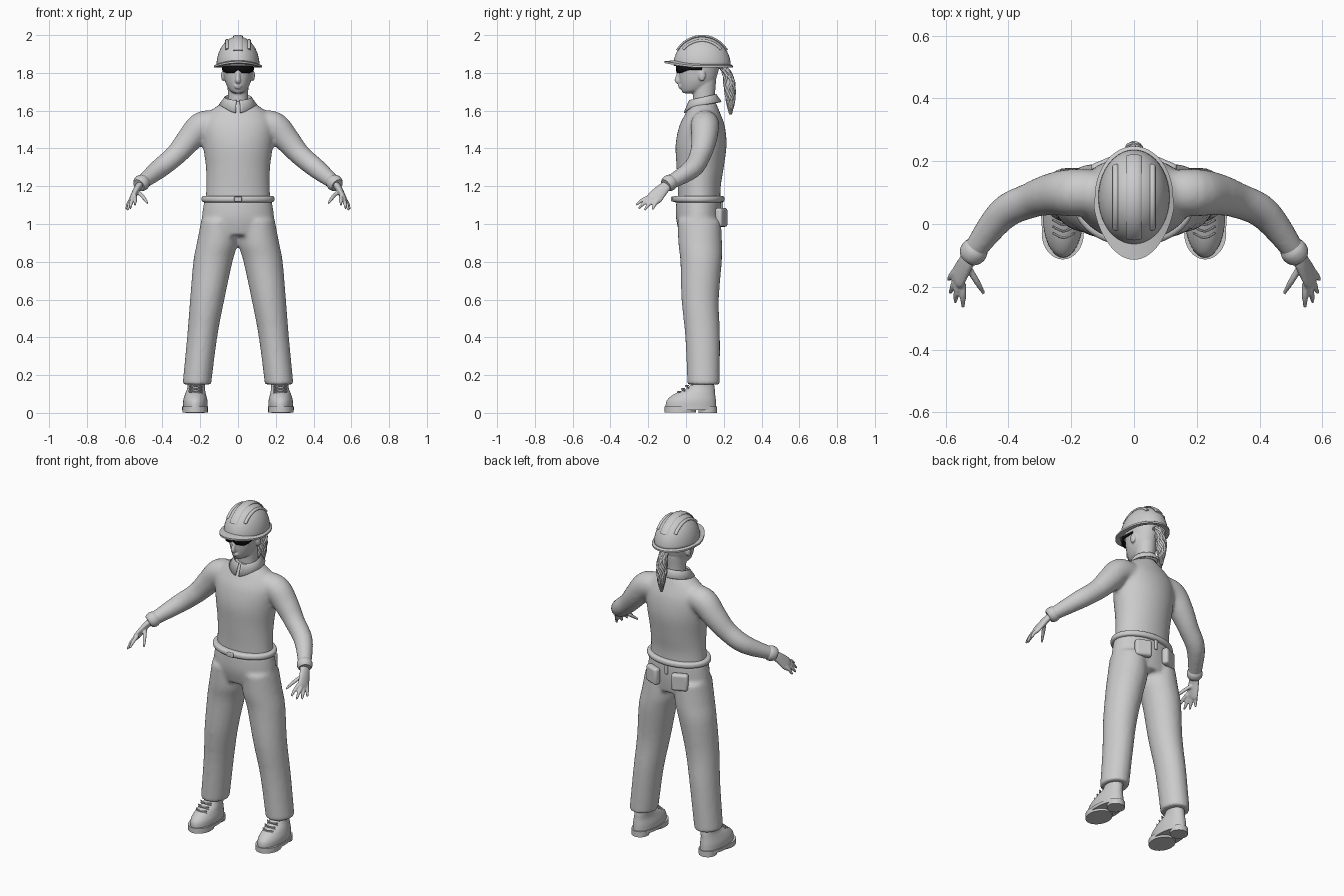
import bpy, bmesh, math
from math import sin, cos, pi, sqrt
from mathutils import Vector, Matrix

default_cube = bpy.data.objects.get("Cube")
if default_cube:
    bpy.data.objects.remove(default_cube)


def material(name, value):
    mat = bpy.data.materials.new(name)
    mat.use_nodes = True
    color = (value, value, value, 1)
    mat.diffuse_color = color
    mat.node_tree.nodes["Principled BSDF"].inputs["Base Color"].default_value = color
    return mat


GREY = material("plain grey", .6)
BLACK = material("lens black", .004)
X, Y, Z = Vector((1, 0, 0)), Vector((0, 1, 0)), Vector((0, 0, 1))


def spline(rows, steps):
    """Catmull-Rom interpolation through rows of numbers."""
    rows = [Vector(r) for r in rows]
    result = []
    for i in range(len(rows) - 1):
        a, b, c = rows[max(i - 1, 0)], rows[i], rows[i + 1]
        d = rows[min(i + 2, len(rows) - 1)]
        for k in range(steps):
            t = k / steps
            result.append(b + (c - a) * (t / 2) + (a * 2 - b * 5 + c * 4 - d) * (t * t / 2)
                          + (b * 3 - a - c * 3 + d) * (t ** 3 / 2))
    return result + [rows[-1]]


def bridge(bm, rings, closed=True):
    for low, high in zip(rings, rings[1:]):
        for i in range(len(low) if closed else len(low) - 1):
            j = (i + 1) % len(low)
            bm.faces.new((low[i], low[j], high[j], high[i]))


def loft(bm, rows, ref=None, side=1, n=24, steps=4):
    """Skin ellipses (x, y, z, width, depth): level ones, or across the path if ref is given."""
    points = spline(rows, steps)
    rings = []
    for i, p in enumerate(points):
        u, v = X, Y
        if ref:
            after, before = points[min(i + 1, len(points) - 1)], points[max(i - 1, 0)]
            t = Vector((after - before)[:3]).normalized()
            u = (ref - t * ref.dot(t)).normalized()
            v = t.cross(u)
        ring = []
        for k in range(n):
            angle = 2 * pi * k / n
            co = Vector(p[:3]) + u * p[3] * cos(angle) + v * p[-1] * sin(angle)
            ring.append(bm.verts.new((co.x * side, co.y, co.z)))
        rings.append(ring)
    bridge(bm, rings)
    bm.faces.new(rings[0])
    bm.faces.new(rings[-1])


def ball(bm, center, size):
    matrix = Matrix.Translation(center) @ Matrix.Diagonal((*size, 1))
    bmesh.ops.create_uvsphere(bm, u_segments=16, v_segments=10, radius=1, matrix=matrix)


def finish(name, bm, mat=GREY, voxel=0, thick=0, bevel=0):
    bmesh.ops.recalc_face_normals(bm, faces=bm.faces)
    mesh = bpy.data.meshes.new(name)
    bm.to_mesh(mesh)
    bm.free()
    obj = bpy.data.objects.new(name, mesh)
    bpy.context.collection.objects.link(obj)
    mesh.materials.append(mat)
    bpy.ops.object.select_all(action='DESELECT')
    obj.select_set(True)
    bpy.context.view_layer.objects.active = obj
    bpy.ops.object.shade_smooth_by_angle(angle=.8)
    if voxel:
        remesh = obj.modifiers.new("blend", 'REMESH')
        remesh.mode = 'VOXEL'
        remesh.voxel_size = voxel
        remesh.use_smooth_shade = True
        obj.modifiers.new("soften", 'SMOOTH').iterations = 6
    if thick:
        obj.modifiers.new("thickness", 'SOLIDIFY').thickness = thick
    if bevel:
        round_off = obj.modifiers.new("round", 'BEVEL')
        round_off.width, round_off.segments = bevel, 3
    return obj


def block(name, center, size, turn=0, bevel=.005):
    bm = bmesh.new()
    matrix = Matrix.Translation(center) @ Matrix.Rotation(turn, 4, 'Z') @ Matrix.Diagonal((*size, 1))
    bmesh.ops.create_cube(bm, size=1, matrix=matrix)
    finish(name, bm, bevel=bevel)


# Shirt: trunk and sleeves blended together
bm = bmesh.new()
loft(bm, [(0, .07, 1.12, .172, .112), (0, .07, 1.2, .168, .114), (0, .075, 1.3, .17, .125),
          (0, .08, 1.42, .185, .135), (0, .085, 1.52, .19, .12), (0, .09, 1.59, .155, .09),
          (0, .09, 1.65, .07, .065)], n=40)
for s in (1, -1):
    loft(bm, [(.1, .1, 1.53, .07), (.19, .1, 1.52, .076), (.26, .095, 1.445, .068),
              (.33, .075, 1.365, .057), (.42, .03, 1.29, .052), (.52, -.1, 1.21, .035)], Y, s)
finish("shirt", bm, voxel=.011)

# Trousers: hips and legs blended together
bm = bmesh.new()
loft(bm, [(0, .067, 1.13, .178, .118), (0, .067, 1.03, .192, .12), (0, .073, .94, .19, .105)], n=40)
for s in (1, -1):
    loft(bm, [(.1, .07, 1.02, .095, .115), (.11, .075, .9, .108, .116), (.133, .08, .8, .104, .11),
              (.163, .075, .6, .091, .099), (.19, .088, .4, .08, .092), (.218, .093, .15, .076, .086)],
         side=s)
finish("trousers", bm, voxel=.011)

# Belt, buckle, loops and back pockets
bm = bmesh.new()
loft(bm, [(0, .066, z, .18 + w, .125 + w) for z, w in
          ((1.115, 0), (1.12, .01), (1.132, .013), (1.144, .01), (1.149, 0))], n=48, steps=2)
finish("belt", bm)
block("buckle", (0, -.073, 1.132), (.04, .012, .026))
block("back_loop", (0, .19, 1.09), (.02, .012, .06))
for s, label in ((1, "left"), (-1, "right")):
    block(label + "_back_pocket", (s * .09, .187, 1.035), (.095, .04, .1), -s * .4, .014)

for s, label in ((1, "left"), (-1, "right")):
    # Cuff
    bm = bmesh.new()
    loft(bm, [(.497, -.07, 1.228, .036), (.506, -.082, 1.221, .043),
              (.518, -.097, 1.212, .042), (.526, -.107, 1.205, .034)], Y, s)
    finish(label + "_cuff", bm)

    # Hand: flattened palm, four fingers and a thumb
    bm = bmesh.new()
    loft(bm, [(.51, -.085, 1.217, .027, .02), (.533, -.12, 1.188, .033, .018),
              (.558, -.165, 1.14, .042, .015), (.565, -.18, 1.125, .034, .011)], Y, s)
    fingers = [((.545, -.19, 1.145), (.545, -.265, 1.1)), ((.56, -.185, 1.135), (.57, -.25, 1.082)),
               ((.565, -.17, 1.125), (.585, -.22, 1.073)), ((.57, -.15, 1.125), (.592, -.178, 1.075)),
               ((.53, -.135, 1.17), (.478, -.222, 1.108))]
    for start, end in fingers:
        a, b = Vector(start), Vector(end)
        knuckle = a.lerp(b, .55) + Z * .006
        loft(bm, [(*a, .011), (*knuckle, .0105), (*b, .006)], X, s, n=10)
    finish(label + "_hand", bm, voxel=.0045)

    # Boot: upper, stepped sole and laces
    bm = bmesh.new()
    loft(bm, [(.226, .026, .025, .064, .134), (.226, .028, .065, .064, .13),
              (.225, .046, .1, .055, .108), (.222, .078, .13, .047, .074),
              (.22, .09, .16, .047, .058), (.22, .092, .21, .044, .055)], side=s, n=32)
    finish(label + "_boot", bm)
    bm = bmesh.new()
    for y, low, width, depth in ((.026, .016, .069, .139), (-.03, .003, .067, .083), (.115, 0, .05, .05)):
        loft(bm, [(.227, y, low, width, depth), (.227, y, .034, width, depth)], side=s, n=32, steps=1)
    finish(label + "_boot_sole", bm)
    bm = bmesh.new()
    for i in range(4):
        y, z = -.045 + .021 * i, .107 + .016 * i
        for lean in (-1, 1):
            loft(bm, [(.224 - .035, y + .016, z - .006 * lean, .004), (.224, y, z + .004, .004),
                      (.224 + .035, y + .016, z + .006 * lean, .004)], Z, s, n=6, steps=3)
    finish(label + "_laces", bm)

# Head: skull, neck, ears, nose and lips
bm = bmesh.new()
loft(bm, [(0, .1, 1.6, .06, .06), (0, .095, 1.67, .054, .058), (0, .095, 1.76, .057, .065)])
loft(bm, [(0, .015, 1.692, .02, .03), (0, .04, 1.708, .045, .064), (0, .058, 1.75, .067, .092),
          (0, .065, 1.8, .077, .104), (0, .07, 1.86, .082, .11), (0, .075, 1.92, .07, .095)], n=32)
loft(bm, [(0, -.034, 1.81, .009), (0, -.044, 1.78, .011), (0, -.046, 1.758, .014),
          (0, -.03, 1.748, .01)], X, n=12)
ball(bm, (0, -.03, 1.731), (.022, .013, .006))
ball(bm, (0, -.028, 1.721), (.018, .013, .006))
for s in (1, -1):
    ball(bm, (s * .079, .085, 1.785), (.011, .019, .03))
finish("head", bm, voxel=.005)

# Collar: a folded band with two front points
bm = bmesh.new()
rings = [[], [], []]
for i in range(41):
    angle = .12 + (2 * pi - .24) * i / 40
    front = cos(angle)
    point = max(0, front) ** 4
    for ring, radius, z in zip(rings, (.062, .07, .098), (1.65, 1.672 - .016 * front,
                                                         1.633 - .016 * front - .028 * point)):
        ring.append(bm.verts.new((radius * sin(angle) * 1.02, .088 - radius * front * 1.03, z)))
bridge(bm, rings, closed=False)
finish("collar", bm, thick=.008)

# Safety glasses: one wrapped strip, narrow at the nose and along the temples
bm = bmesh.new()
rings = [[], []]
for x, y, low, high in ((-.084, .085, 1.816, 1.828), (-.084, .02, 1.816, 1.83), (-.078, -.012, 1.806, 1.838),
                        (-.06, -.036, 1.798, 1.84), (-.022, -.05, 1.8, 1.84), (0, -.053, 1.816, 1.838)):
    for ring, z in zip(rings, (low, high)):
        ring.append(bm.verts.new((x, y, z)))
for ring in rings:
    ring += [bm.verts.new((-v.co.x, v.co.y, v.co.z)) for v in ring[-2::-1]]
bridge(bm, rings, closed=False)
finish("safety_glasses", bm, BLACK, thick=.006)

# Hard hat shell
HAT = Vector((0, .085, 1.838))
bm = bmesh.new()
rings = []
for i in range(13):
    lift = pi / 2 * i / 12.3
    rings.append([bm.verts.new(HAT + Vector((.114 * cos(lift) * sin(a), .152 * cos(lift) * cos(a),
                                             .155 * sin(lift)))) for a in (2 * pi * k / 40 for k in range(40))])
bridge(bm, rings)
bm.faces.new(rings[-1])
finish("hard_hat_shell", bm, thick=.006)

# Hard hat rim, drawn out into a raised peak at the front
bm = bmesh.new()
rings = [[] for _ in range(5)]
for k in range(64):
    angle = 2 * pi * k / 64
    front = max(0, -cos(angle))
    for ring, out, z in zip(rings, (-.014, 1, 1, -.008, -.014), (-.008, -.01, 0, .012, -.008)):
        reach = .011 + .036 * front ** 1.2 if out > 0 else out
        rise = z + .024 * front ** 2 * (1 if out > 0 else .7)
        ring.append(bm.verts.new(HAT + Vector(((.114 + min(reach, .016)) * sin(angle),
                                               (.152 + reach) * cos(angle), rise))))
bridge(bm, rings)
finish("hard_hat_rim", bm)

# Raised ribs over the crown
bm = bmesh.new()
for x, width, reach in ((0, .026, .13), (.058, .01, .1), (-.058, .01, .1)):
    rows = []
    for i in range(-6, 7):
        y = reach * sin(i * pi / 12)
        height = .155 * sqrt(1 - (x / .114) ** 2 - (y / .152) ** 2)
        rows.append((*(HAT + Vector((x, y, height))), width, .008))
    loft(bm, rows, X, n=12, steps=2)
finish("hard_hat_ribs", bm)

# Ponytail: a tapered core wrapped in wavy locks
bm = bmesh.new()
core = [(0, .185, 1.83, .014), (0, .212, 1.81, .02), (0, .23, 1.74, .026),
        (0, .235, 1.66, .021), (0, .236, 1.58, .004)]
loft(bm, core, X, n=16)
for k in range(9):
    locks = []
    for i, p in enumerate(spline(core, 4)):
        angle = 2 * pi * k / 9 + .5 * sin(i * 1.1 + k)
        locks.append((p.x + p[3] * cos(angle), p.y + p[3] * sin(angle), p.z, .003 + p[3] * .14))
    loft(bm, locks, X, n=8, steps=2)
finish("ponytail", bm)
